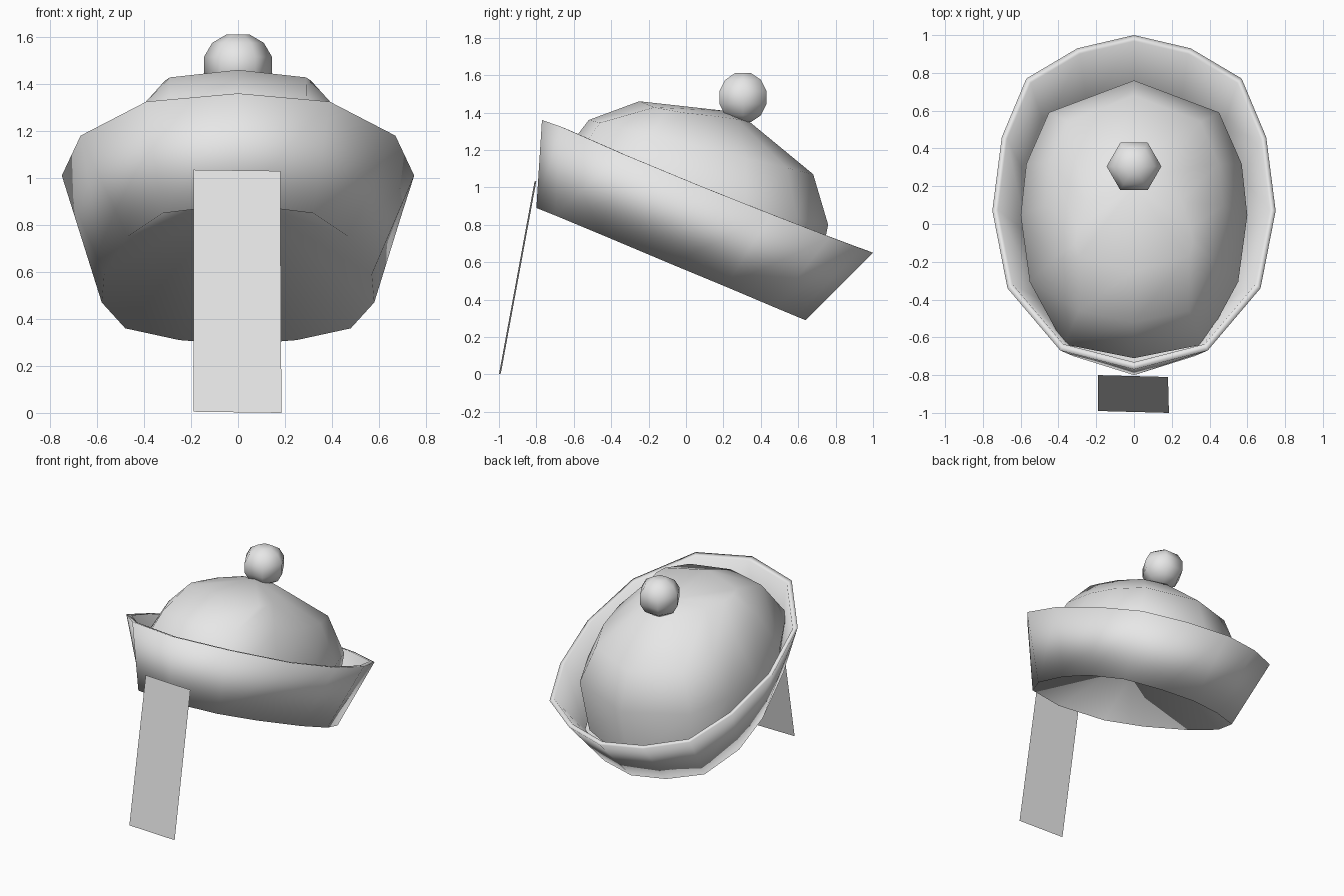
import bpy, bmesh, math
from mathutils import Vector

cube = bpy.data.objects.get("Cube")
if cube:
    bpy.data.objects.remove(cube, do_unlink=True)

# One plain cloth colour
cloth = bpy.data.materials.new("pale_grey_cloth")
cloth.use_nodes = True
GREY = (0.8, 0.8, 0.8, 1)
cloth.diffuse_color = GREY
cloth.node_tree.nodes["Principled BSDF"].inputs["Base Color"].default_value = GREY


def finish(name, bm, smooth=True):
    for f in bm.faces:
        f.smooth = smooth
    mesh = bpy.data.meshes.new(name)
    bm.to_mesh(mesh)
    bm.free()
    mesh.materials.append(cloth)
    obj = bpy.data.objects.new(name, mesh)
    bpy.context.collection.objects.link(obj)


def mirror(half):
    """Close a half outline, running from back to front, across x = 0."""
    return half + [(-p[0],) + tuple(p[1:]) for p in half[-2:0:-1]]


def loft(name, rings, bottom=None, top=None):
    """Skin a stack of clockwise rings; fan either end to a point if given."""
    bm = bmesh.new()
    loops = [[bm.verts.new(p) for p in ring] for ring in rings]
    n = len(loops[0])
    for a, b in zip(loops, loops[1:]):
        for i in range(n):
            j = (i + 1) % n
            bm.faces.new((a[j], a[i], b[i], b[j]))
    if bottom:
        centre = bm.verts.new(bottom)
        for i in range(n):
            bm.faces.new((loops[0][i], loops[0][(i + 1) % n], centre))
    if top:
        centre = bm.verts.new(top)
        for i in range(n):
            bm.faces.new((loops[-1][(i + 1) % n], loops[-1][i], centre))
    finish(name, bm)


def middle(ring):
    return sum((Vector(p) for p in ring), Vector()) / len(ring)


# Upturned brim: hollow underside, outer wall, thin lip and inner wall
top_half = [(0, 1.0, .65), (.30, .93, .675), (.57, .77, .735), (.70, .46, .855),
            (.75, .07, 1.01), (.67, -.34, 1.18), (.39, -.67, 1.325), (0, -.77, 1.36)]
low_half = [(0, .64, .29), (.25, .59, .31), (.48, .47, .36), (.58, .21, .47),
            (.57, -.08, .59), (.47, -.46, .75), (.32, -.70, .85), (0, -.80, .89)]
top = [Vector(p) for p in mirror(top_half)]
low = [Vector(p) for p in mirror(low_half)]
top_mid, low_mid = middle(top), middle(low)
lip = [p.lerp(top_mid, .04) for p in top]
inner_mid = low_mid.lerp(top_mid, .2)
inner = [a.lerp(b, .2).lerp(inner_mid, .06) for a, b in zip(low, top)]
hollow = low_mid + Vector((0, .15, .36))
loft("brim", [low, top, lip, inner], bottom=hollow)

# Puffed crown: tilted rings given by half width, front and back (y, z)
outline = mirror([(0, 1), (.75, .77), (.95, .4), (1, .03), (.92, -.45), (.62, -.9), (0, -1)])


def crown_ring(width, front, back):
    f, b = Vector((0, *front)), Vector((0, *back))
    return [(f + b) / 2 + (b - f) / 2 * v + Vector((width * u, 0, 0)) for u, v in outline]


# The crown's top edge is broad at the front and sags toward the back
crown_top = mirror([(0, .34, 1.35), (.15, .27, 1.365), (.25, .12, 1.385), (.30, -.02, 1.40),
                    (.31, -.10, 1.415), (.29, -.17, 1.428), (0, -.25, 1.46)])
loft("crown", [
    crown_ring(.56, (-.70, .96), (.68, .40)),
    crown_ring(.60, (-.71, 1.11), (.76, .80)),
    crown_ring(.47, (-.52, 1.36), (.68, 1.07)),
    crown_top,
], top=(0, .20, 1.41))

# Six-sided pompom
pom_rings = []
for r, z in ((.05, -.13), (.11, -.095), (.145, -.035), (.145, .035), (.11, .095), (.05, .13)):
    pom_rings.append([(r * math.cos(i * math.pi / 3),
                       .305 - r * math.sin(i * math.pi / 3), 1.48 + z) for i in range(6)])
loft("pompom", pom_rings, bottom=(0, .305, 1.35), top=(0, .305, 1.61))

# Hanging ribbon: a single leaning sheet
bm = bmesh.new()
sheet = [(-.19, -.99, .005), (.185, -1.0, 0), (.18, -.81, 1.03), (-.19, -.80, 1.035)]
bm.faces.new([bm.verts.new(p) for p in sheet])
finish("ribbon", bm, smooth=False)
